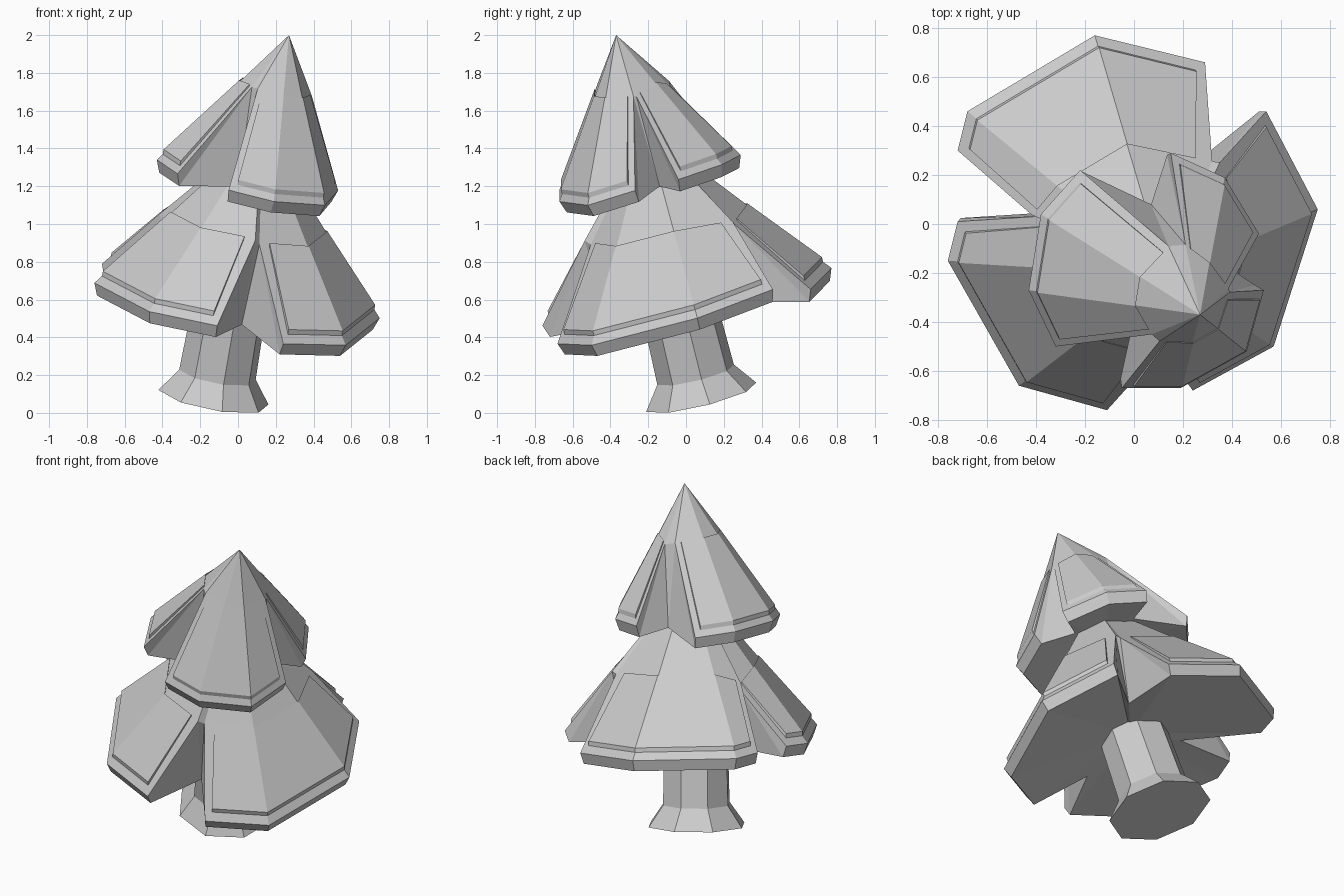
import bpy, bmesh, math
from mathutils import Vector as V

if "Cube" in bpy.data.objects:
    bpy.data.objects.remove(bpy.data.objects["Cube"])

AX = V((0.17, -0.235, 0.957)).normalized()   # leaning tree axis


def finish(name, faces):
    bm = bmesh.new()
    for f in faces:
        bm.faces.new([bm.verts.new(p) for p in f])
    bmesh.ops.remove_doubles(bm, verts=bm.verts, dist=0.0005)
    bmesh.ops.dissolve_degenerate(bm, edges=bm.edges, dist=0.0005)
    bmesh.ops.recalc_face_normals(bm, faces=bm.faces)
    me = bpy.data.meshes.new(name)
    bm.to_mesh(me)
    bm.free()
    ob = bpy.data.objects.new(name, me)
    bpy.context.collection.objects.link(ob)


def level(x, y, z0):
    # point on a plane tilted with the tree
    return V((x, y, z0 - 0.17 * x + 0.24 * y))


def onto(p, a, b, c):
    # nearest point on the plane through a, b, c
    n = (b - a).cross(c - a).normalized()
    return p - n * (p - a).dot(n)


def tier(name, apex, z0, petals, notches, valleys, centre, top, dome):
    # petals hold (x, y, height offset from the tilted rim plane)
    apex = V(apex)
    notches = [V(n) for n in notches]
    valleys = [level(x, y, z0 - 0.068 + dome * 0.5) for x, y in valleys]
    mid = level(*centre, z0 - 0.068 + dome)
    body = []
    ends = {}
    for i, petal in enumerate(petals):
        rim = [level(x, y, z0 + dz) for x, y, dz in petal]
        low = [p - AX * 0.067 + (mid - p).normalized() * 0.025 for p in rim]
        # sloping faces, edge band and underside
        for a, b, c, d in zip(rim, rim[1:], low, low[1:]):
            body += [(apex, a, b), (a, c, d, b), (mid, d, c)]
        # notch walls at both ends of the branch
        tips = {}
        for k, nb, j in ((0, 1, i - 1), (-1, -2, i)):
            n = onto(notches[j], apex, rim[k], rim[nb])
            v = valleys[j]
            tips[k] = n
            ends.setdefault(j % 3, []).append(n)
            body += [(apex, n, rim[k]), (n, rim[k], low[k]),
                     (n, low[k], v), (mid, v, low[k])]
        # raised panel tapering into the slope
        foot = list(rim)
        head = [p.lerp(apex, top) for p in rim]
        inner = list(head)
        for k, nb in ((0, 1), (-1, -2)):
            foot[k] = rim[k] + (rim[nb] - rim[k]).normalized() * 0.035
            head[k] = tips[k] + (inner[nb] - tips[k]) * 0.2
        foot = [p.lerp(apex, 0.045) for p in foot]
        up = [p + AX * 0.026 for p in foot]
        dn = [p - AX * 0.03 for p in foot]
        ht = [p + AX * 0.012 for p in head]
        hd = [p - AX * 0.03 for p in head]
        panel = []
        for k in range(len(rim) - 1):
            panel += [(up[k], up[k + 1], ht[k + 1], ht[k]),
                      (dn[k], dn[k + 1], hd[k + 1], hd[k]),
                      (up[k], up[k + 1], dn[k + 1], dn[k]),
                      (ht[k], ht[k + 1], hd[k + 1], hd[k])]
        for k in (0, -1):
            panel.append((up[k], ht[k], hd[k], dn[k]))
        finish(f"{name}_panel_{i + 1}", panel)
    # slivers joining neighbouring branches above and inside each notch
    for j, (a, b) in ends.items():
        body += [(apex, a, b), (a, b, valleys[j])]
    finish(name, body)


# top foliage: three branches split by V notches
tier("upper_foliage", (0.27, -0.37, 2.0), 1.332,
     [[(-.22, .22, -.06), (-.38, .04, -.03), (-.43, -.27, 0), (-.32, -.50, 0)],
      [(-.05, -.67, 0), (.19, -.67, -.02), (.46, -.52, -.03), (.53, -.27, 0)],
      [(.51, -.04, 0), (.37, .19, 0), (.15, .29, -.01)]],
     [(.10, -.43, 1.70), (.37, -.27, 1.67), (.18, -.13, 1.69)],
     [(0, -.38), (.33, -.14), (.07, .08)], (.08, -.18), 0.62, 0.05)

# bottom foliage
tier("lower_foliage", (.13, -.21, 1.5), 0.595,
     [[(-.72, .01, 0), (-.76, -.15, 0), (-.47, -.66, .02), (-.11, -.76, .03)],
      [(.24, -.68, -.025), (.57, -.50, -.02), (.75, .06, .02), (.54, .46, .04)],
      [(.29, .66, -.05), (-.16, .77, -.04), (-.68, .46, -.02), (-.72, .30, 0)]],
     [(.10, -.48, .88), (.31, .24, .98), (-.37, .03, .99)],
     [(.02, -.40), (.25, .25), (-.31, .05)], (0, -.03), 0.45, 0.08)

# trunk: leaning octagon with a flared foot
rings = []
for w, r in ((0, .295), (.125, .205), (.75, .19)):
    c = V((-.13, .08, .083)) + AX * w
    ring = []
    for k in range(8):
        t = math.radians(9 + 45 * k)
        x, y = r * math.cos(t), r * math.sin(t)
        ring.append(c + level(x, y, 0))
    rings.append(ring)
trunk = [rings[0], rings[-1]]
for lo, hi in zip(rings, rings[1:]):
    for k in range(8):
        n = (k + 1) % 8
        trunk.append((lo[k], lo[n], hi[n], hi[k]))
finish("trunk", trunk)
